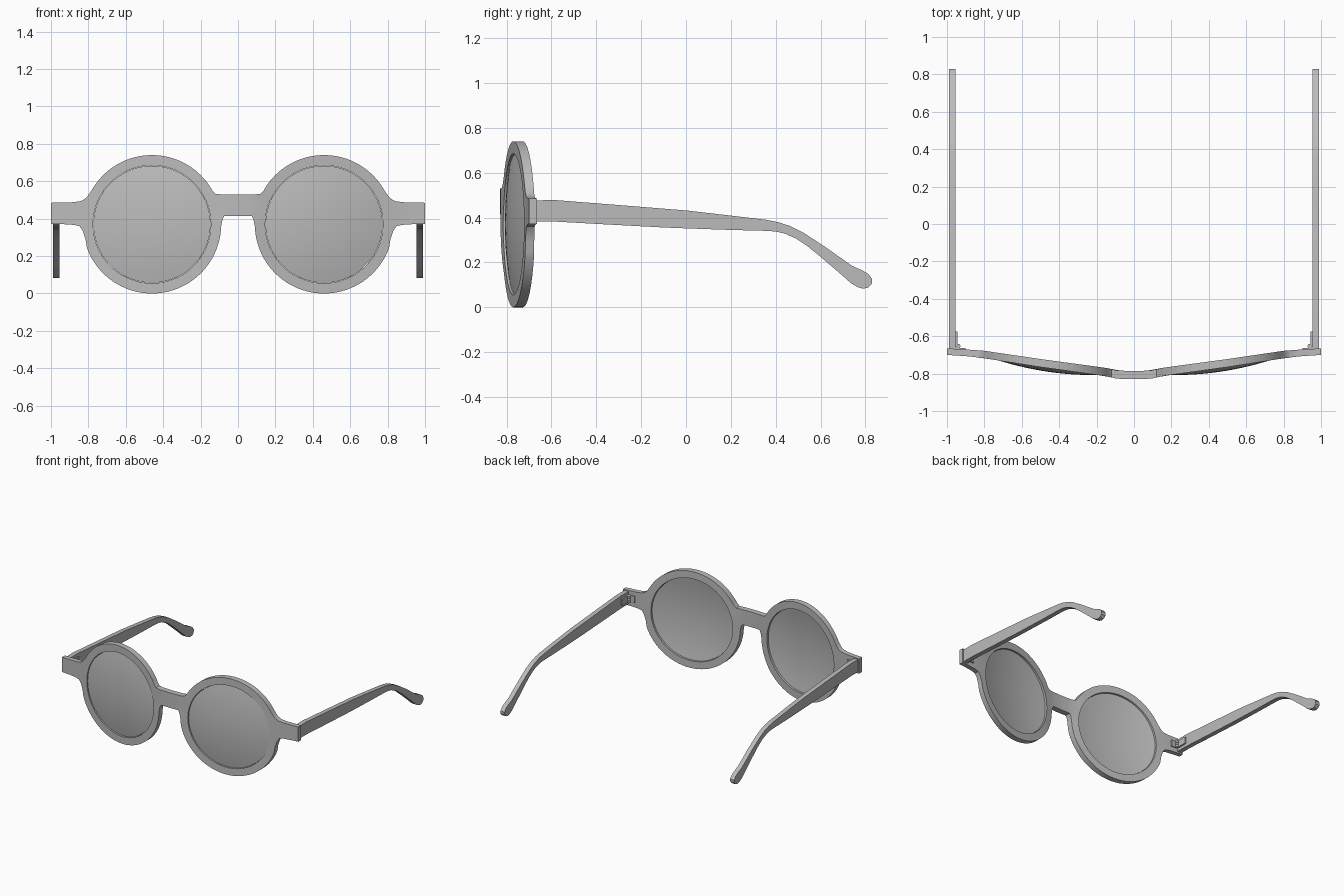
import bpy, bmesh, math

if "Cube" in bpy.data.objects:
    bpy.data.objects.remove(bpy.data.objects["Cube"])

EYE_X, EYE_Z, RIM_R, LENS_R = 0.46, 0.37, 0.37, 0.315
BACK = [(0, -.787), (.09, -.783), (.16, -.768), (.5, -.722), (.8, -.678), (.88, -.672), (1, -.665)]
FRONT = [(0, -.83), (.09, -.827), (.16, -.812), (.5, -.765), (.8, -.718), (.88, -.708), (1, -.70)]

grey = bpy.data.materials.new("plain grey")
grey.diffuse_color = (0.5, 0.5, 0.5, 1)
grey.use_nodes = True
grey.node_tree.nodes["Principled BSDF"].inputs["Base Color"].default_value = grey.diffuse_color


def interp(table, x):
    x = min(abs(x), 1)
    for (x0, y0), (x1, y1) in zip(table, table[1:]):
        if x <= x1:
            return y0 + (y1 - y0) * (x - x0) / (x1 - x0)


def finish(bm, name, angle=30):
    bmesh.ops.recalc_face_normals(bm, faces=bm.faces[:])
    mesh = bpy.data.meshes.new(name)
    bm.to_mesh(mesh)
    bm.free()
    mesh.materials.append(grey)
    ob = bpy.data.objects.new(name, mesh)
    bpy.context.collection.objects.link(ob)
    bpy.ops.object.select_all(action='DESELECT')
    ob.select_set(True)
    bpy.context.view_layer.objects.active = ob
    bpy.ops.object.shade_smooth_by_angle(angle=math.radians(angle))
    return ob


def arc(a0, a1, n, r=RIM_R):
    return [(EYE_X + r * math.cos(math.radians(a0 + (a1 - a0) * i / n)),
             EYE_Z + r * math.sin(math.radians(a0 + (a1 - a0) * i / n))) for i in range(n + 1)]


# Front frame: mirrored outline with two lens holes, bowed to the front and back curves
half = [(0, .53), (.03, .53), (.06, .53), (.09, .53), (.12, .532)]
half += arc(151, 31, 36)
half += [(.797, .53), (.815, .508), (.84, .494), (.88, .488), (.94, .486), (1, .485)]
half += [(1, .372), (.94, .371), (.88, .367), (.848, .36), (.83, .335), (.815, .29)]
half += arc(-20, -178, 46)
half += [(.083, .395), (.073, .414), (.05, .415), (.025, .415), (0, .415)]
outline = half + [(-x, z) for x, z in half[-2:0:-1]]
hole = arc(0, 354, 59, LENS_R)
loops = [outline, hole, [(-x, z) for x, z in hole]]

bm = bmesh.new()
edges = []
for loop in loops:
    vs = [bm.verts.new((x, 0, z)) for x, z in loop]
    edges += [bm.edges.new((vs[i - 1], vs[i])) for i in range(len(vs))]
bmesh.ops.triangle_fill(bm, edges=edges, use_beauty=True, normal=(0, -1, 0))
front_verts = bm.verts[:]
ext = bmesh.ops.extrude_face_region(bm, geom=bm.faces[:], use_keep_orig=True)
back_verts = [g for g in ext['geom'] if isinstance(g, bmesh.types.BMVert)]
for v in front_verts:
    v.co.y = interp(FRONT, v.co.x)
for v in back_verts:
    v.co.y = interp(BACK, v.co.x)
finish(bm, "front_frame")


def lens(side, name):
    # Domed disc, tilted with the rim
    bm = bmesh.new()
    n, rings, r_max = 60, 8, LENS_R - 0.002

    def point(r, a, depth):
        x = EYE_X + r * math.cos(a)
        y = -.812 + (x - .16) * .147 + depth - 0.03 * (1 - (r / r_max) ** 2)
        return bm.verts.new((side * x, y, EYE_Z + r * math.sin(a)))

    rims = []
    for depth in (0.008, 0.028):
        prev = None
        centre = point(0, 0, depth)
        for k in range(1, rings + 1):
            ring = [point(r_max * k / rings, math.tau * i / n, depth) for i in range(n)]
            for i in range(n):
                if prev:
                    bm.faces.new((prev[i - 1], prev[i], ring[i], ring[i - 1]))
                else:
                    bm.faces.new((centre, ring[i], ring[i - 1]))
            prev = ring
        rims.append(prev)
    for i in range(n):
        bm.faces.new((rims[0][i - 1], rims[0][i], rims[1][i], rims[1][i - 1]))
    finish(bm, name)


# Temple side profile (y, z): top edge to the rounded tip, then back along the lower edge
TEMPLE = [(-.675, .477), (-.58, .478), (-.3, .456), (0, .432), (.2, .409), (.36, .39), (.41, .38),
          (.46, .364), (.52, .335), (.62, .27), (.74, .185), (.79, .163), (.815, .147), (.83, .125),
          (.828, .103), (.813, .088), (.79, .083), (.765, .09), (.735, .108), (.69, .148), (.6, .225),
          (.54, .274), (.49, .307), (.44, .329), (.40, .338), (.36, .341), (.2, .345), (0, .352),
          (-.1, .356), (-.4, .372), (-.58, .382), (-.675, .382)]


def temple(side, name):
    bm = bmesh.new()
    face = bm.faces.new([bm.verts.new((side * .99, y, z)) for y, z in TEMPLE])
    ext = bmesh.ops.extrude_face_region(bm, geom=[face], use_keep_orig=True)
    for g in ext['geom']:
        if isinstance(g, bmesh.types.BMVert):
            g.co.x = side * .955
    finish(bm, name)


def box(bm, lo, hi):
    for v in bmesh.ops.create_cube(bm, size=1)['verts']:
        v.co = [(a + b) / 2 + c * (b - a) for a, b, c in zip(lo, hi, v.co)]


def hinge(side, name):
    # Plates on temple and frame, joined by three stacked barrels
    bm = bmesh.new()
    box(bm, (.944, -.655, .405), (.957, -.575, .455))
    box(bm, (.90, -.675, .405), (.95, -.662, .455))
    for z in (.412, .43, .448):
        made = bmesh.ops.create_cone(bm, cap_ends=True, segments=16, radius1=.012, radius2=.012, depth=.014)
        bmesh.ops.translate(bm, verts=made['verts'], vec=(.94, -.653, z))
    for v in bm.verts:
        v.co.x *= side
    finish(bm, name)


for side, label in ((-1, "left"), (1, "right")):
    lens(side, label + "_lens")
    temple(side, label + "_temple")
    hinge(side, label + "_hinge")
